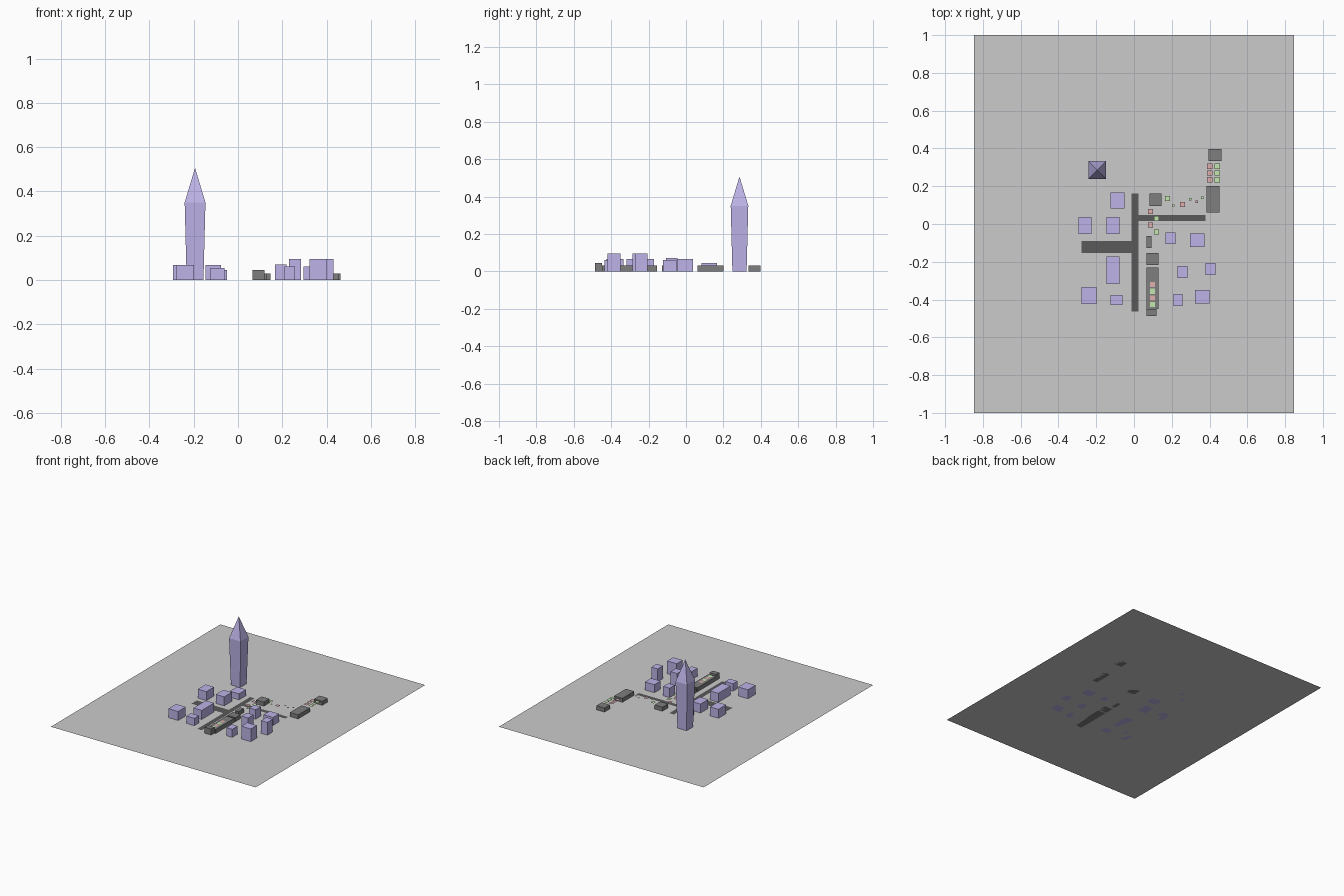
import bpy, bmesh


def material(name, rgb):
    m = bpy.data.materials.new(name)
    m.diffuse_color = (*rgb, 1)
    return m


PURPLE = material("purple", (0.51, 0.45, 0.81))
DARK = material("charcoal", (0.21, 0.21, 0.21))
BLACK = material("asphalt", (0.1, 0.1, 0.1))
RED = material("red", (0.75, 0.43, 0.43))
GREEN = material("green", (0.55, 0.8, 0.43))


def finish(name, bm, mat):
    mesh = bpy.data.meshes.new(name)
    bm.to_mesh(mesh)
    bm.free()
    obj = bpy.data.objects.new(name, mesh)
    bpy.context.collection.objects.link(obj)
    if mat:
        mesh.materials.append(mat)
    return obj


def box(name, x0, x1, y0, y1, h, mat):
    bm = bmesh.new()
    bmesh.ops.create_cube(bm, size=1)
    for v in bm.verts:
        v.co = (x1 if v.co.x > 0 else x0, y1 if v.co.y > 0 else y0, h if v.co.z > 0 else 0)
    return finish(name, bm, mat)


def sheet(name, x0, x1, y0, y1, z, mat=None):
    bm = bmesh.new()
    bm.faces.new([bm.verts.new(c) for c in
                  ((x0, y0, z), (x1, y0, z), (x1, y1, z), (x0, y1, z))])
    return finish(name, bm, mat)


# Ground and roads
sheet("ground", -0.846, 0.846, -1, 1, 0)
sheet("main_road", -0.013, 0.024, -0.462, 0.162, 0.001, BLACK)
sheet("right_road", 0.024, 0.379, 0.016, 0.048, 0.001, BLACK)
sheet("left_road", -0.277, -0.013, -0.154, -0.09, 0.001, BLACK)

# Tower: square shaft flaring upwards, pyramid tip
bm = bmesh.new()
cx, cy = -0.194, 0.286
rings = [[bm.verts.new((cx + sx * r, cy + sy * r, z))
          for sx, sy in ((-1, -1), (1, -1), (1, 1), (-1, 1))]
         for r, z in ((0.038, 0), (0.047, 0.35))]
tip = bm.verts.new((cx, cy, 0.507))
bm.faces.new(rings[0][::-1])
for i in range(4):
    j = (i + 1) % 4
    bm.faces.new((rings[0][i], rings[0][j], rings[1][j], rings[1][i]))
    bm.faces.new((rings[1][i], rings[1][j], tip))
finish("tower", bm, PURPLE)

# Purple houses: x range, y range, height
houses = [
    (-0.125, -0.05, 0.083, 0.167, 0.045), (-0.294, -0.224, -0.053, 0.037, 0.067),
    (-0.146, -0.077, -0.053, 0.037, 0.067), (-0.146, -0.077, -0.318, -0.172, 0.067),
    (-0.278, -0.198, -0.424, -0.334, 0.067), (-0.125, -0.06, -0.429, -0.376, 0.055),
    (0.167, 0.22, -0.106, -0.045, 0.07), (0.296, 0.374, -0.122, -0.05, 0.06),
    (0.23, 0.284, -0.286, -0.223, 0.095), (0.379, 0.432, -0.27, -0.207, 0.095),
    (0.209, 0.257, -0.435, -0.371, 0.06), (0.322, 0.4, -0.42, -0.35, 0.095),
]
for i, h in enumerate(houses):
    box(f"house_{i + 1}", *h, PURPLE)

# Low dark buildings
sheds = [
    (0.395, 0.462, 0.334, 0.398, 0.03), (0.385, 0.453, 0.062, 0.2, 0.03),
    (0.082, 0.146, 0.096, 0.162, 0.03), (0.066, 0.093, -0.127, -0.064, 0.03),
    (0.066, 0.13, -0.217, -0.154, 0.03), (0.066, 0.13, -0.45, -0.229, 0.03),
    (0.066, 0.119, -0.487, -0.45, 0.045),
]
for i, s in enumerate(sheds):
    box(f"shed_{i + 1}", *s, DARK)


# Stall canopies: small flat squares at shed roof height
def stalls(name, mat, spots, size, z=0.031):
    r = size / 2
    for i, (x, y) in enumerate(spots):
        sheet(f"{name}_{i + 1}", x - r, x + r, y - r, y + r, z, mat)


stalls("roof_panel_red", RED, [(0.098, -0.32), (0.098, -0.392)], 0.028, 0.032)
stalls("roof_panel_green", GREEN, [(0.098, -0.356), (0.098, -0.426)], 0.028, 0.032)
ys = (0.234, 0.27, 0.306)
stalls("east_stall_red", RED, [(0.401, y) for y in ys], 0.029)
stalls("east_stall_green", GREEN, [(0.442, y) for y in ys], 0.029)
stalls("street_stall_red", RED, [(0.087, 0.066), (0.087, -0.006), (0.256, 0.103)], 0.027)
stalls("street_stall_green", GREEN, [(0.119, 0.029), (0.119, -0.042), (0.177, 0.135)], 0.027)
stalls("tiny_stall_green", GREEN, [(0.209, 0.098), (0.299, 0.132), (0.362, 0.138)], 0.013)
stalls("tiny_stall_red", RED, [(0.331, 0.117)], 0.013)
